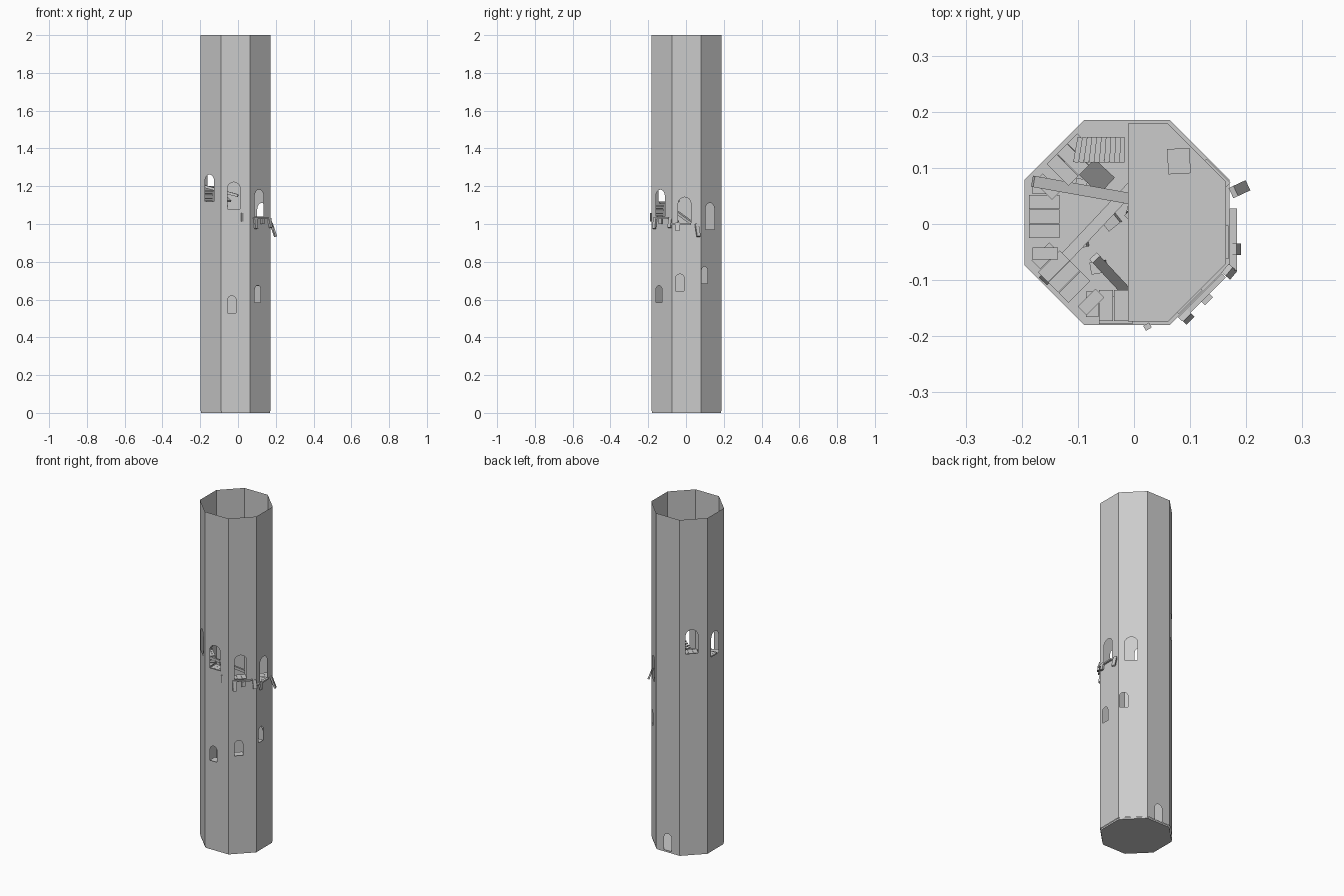
import bpy, math, random
from mathutils import Matrix, Vector

if "Cube" in bpy.data.objects:
    bpy.data.objects.remove(bpy.data.objects["Cube"])

CX, CY, AP, H = -0.0125, 0.0025, 0.1855, 2.0
HALF = AP * math.tan(math.pi / 8)
FACES = {'right': 0, 'back_right': 45, 'back': 90, 'back_left': 135,
         'left': 180, 'front_left': 225, 'front': 270, 'front_right': 315}


def face_frame(face, u=0, depth=0, z=0):
    """Frame on a wall: X along the wall, Y up, Z outward."""
    a = math.radians(FACES[face])
    n, t = Vector((math.cos(a), math.sin(a), 0)), Vector((-math.sin(a), math.cos(a), 0))
    p = Vector((CX, CY, z)) + n * (AP - depth) + t * u
    m = Matrix((t, (0, 0, 1), n)).transposed().to_4x4()
    m.translation = p
    return m


def link(name, mesh, matrix=None):
    ob = bpy.data.objects.new(name, mesh)
    bpy.context.collection.objects.link(ob)
    if matrix:
        ob.matrix_world = matrix
    return ob


def box(name, matrix, size):
    x, y, z = (s / 2 for s in size)
    v = [(i, j, k) for k in (-z, z) for i, j in ((-x, -y), (x, -y), (x, y), (-x, y))]
    f = [(3, 2, 1, 0), (4, 5, 6, 7)] + [(i, (i + 1) % 4, (i + 1) % 4 + 4, i + 4) for i in range(4)]
    me = bpy.data.meshes.new(name)
    me.from_pydata(v, [], f)
    return link(name, me, matrix)


def placed(x, y, z, turn=0, tilt=0):
    return (Matrix.Translation((x, y, z)) @ Matrix.Rotation(math.radians(turn), 4, 'Z')
            @ Matrix.Rotation(math.radians(tilt), 4, 'Y'))


def beam(name, a, b, w, t):
    a, b = Vector(a), Vector(b)
    d = b - a
    m = d.to_track_quat('X', 'Z').to_matrix().to_4x4()
    m.translation = (a + b) / 2
    return box(name, m, (d.length, w, t))


def arch(u, z, w, h):
    r = w / 2
    return [(u - r, z), (u + r, z)] + [
        (u + r * math.cos(math.pi * i / 8), z + h - r + r * math.sin(math.pi * i / 8)) for i in range(9)]


def wall(name, loops, matrix):
    cu = bpy.data.curves.new(name, 'CURVE')
    cu.dimensions, cu.fill_mode = '2D', 'BOTH'
    for pts in loops:
        s = cu.splines.new('POLY')
        s.points.add(len(pts) - 1)
        for p, (x, y) in zip(s.points, pts):
            p.co = (x, y, 0, 1)
        s.use_cyclic_u = True
    tmp = link(name + '_outline', cu)
    dg = bpy.context.evaluated_depsgraph_get()
    me = bpy.data.meshes.new_from_object(tmp.evaluated_get(dg))
    bpy.data.objects.remove(tmp)
    return link(name, me, matrix)


def prism(name, pts, z0, z1):
    n = len(pts)
    v = [(x, y, z) for z in (z0, z1) for x, y in pts]
    f = [tuple(reversed(range(n))), tuple(range(n, 2 * n))]
    f += [(i, (i + 1) % n, (i + 1) % n + n, i + n) for i in range(n)]
    me = bpy.data.meshes.new(name)
    me.from_pydata(v, [], f)
    return link(name, me)


# Walls with arched openings
UPPER = {'back_right': .97, 'right': 1.0, 'front_right': 1.04, 'front': 1.08,
         'front_left': 1.12, 'left': 1.16, 'back_left': 1.2}
LOWER = {'front': (-.02, .53), 'front_right': (-.02, .585),
         'right': (-.035, .645), 'back_right': (-.05, .685)}
for face in FACES:
    loops = [[(-HALF, .01), (HALF, .01), (HALF, H), (-HALF, H)]]
    if face in UPPER:
        loops.append(arch(-.01, UPPER[face], .068, .142))
    if face in LOWER:
        loops.append(arch(*LOWER[face], .045, .09))
    if face == 'back':
        loops.append(arch(0, .012, .05, .1))
    wall('wall_' + face, loops, face_frame(face))


def octagon(r):
    return [(CX + r * math.cos(math.radians(22.5 + 45 * i)),
             CY + r * math.sin(math.radians(22.5 + 45 * i))) for i in range(8)]


# Base slab and the half floor
prism('base', octagon(.198), 0, .01)
o = octagon(.191)
half = [o[6], o[7], o[0], o[1]]
prism('half_floor', [(-.011, o[6][1])] + half + [(-.011, o[1][1])], 1.32, 1.33)
box('floor_crate', placed(.08, .112, 1.348, 3), (.04, .045, .036))

# Plank landings below the windows
for face, z in UPPER.items():
    for k in range(3):
        box(f'landing_{face}_{k}', face_frame(face, -.037 + .026 * k, .038, z - .008), (.025, .008, .055))
for face, (u, z) in LOWER.items():
    box('lower_landing_' + face, face_frame(face, u, .03, z - .008), (.06, .008, .05))

# Treads linking neighbouring landings around the corners
order = list(UPPER)
for a, b in zip(order, order[1:]):
    for k in range(2):
        z = UPPER[a] + (UPPER[b] - UPPER[a]) * (k + 1) / 3 - .012
        face, u = ((a, -.062), (b, .055))[k]
        box(f'tread_{a}_{k}', face_frame(face, u, .04, z), (.022, .006, .045))

# Short stair up to the half floor
for i in range(10):
    box(f'stair_{i}', placed(-.1 + .0088 * i, .132, 1.215 + .0105 * i, -10 + i), (.009, .045, .006))

# Fallen beams across the open half
beam('beam_a', (-.18, .076, 1.2), (0, .044, 1.15), .02, .014)
beam('beam_b', (-.16, -.1, 1.1), (-.005, .065, .98), .02, .014)
beam('beam_c', (-.07, -.06, 1.08), (-.005, -.13, .98), .018, .012)
beam('plank', (-.12, .135, 1.19), (-.05, .07, 1.12), .04, .01)

# Debris on the base
random.seed(4)
for i in range(10):
    s = random.uniform(.012, .04)
    box(f'debris_{i}', placed(random.uniform(-.11, .06), random.uniform(-.11, .08), .02,
                              random.uniform(0, 90), random.uniform(-15, 15)), (s, s * .8, .02))

# Remains of the outer balcony: ledge strips and hanging brackets
box('ledge_right', face_frame('right', -.03, -.004, 1.0), (.11, .008, .014))
box('ledge_front_right', face_frame('front_right', 0, -.003, 1.03), (.11, .008, .01))
for i, (x, y, z, turn, tilt, h) in enumerate((
        (.188, .062, .967, 25, -20, .07), (.182, -.045, .985, 0, -10, .045),
        (.17, -.085, 1.005, -40, -12, .05), (.094, -.166, 1.005, -45, -8, .06),
        (.13, -.134, 1.015, -45, 0, .03), (.024, -.183, 1.035, -60, 0, .045))):
    box(f'bracket_{i}', placed(x, y, z, turn, tilt), (.01, .02 if i != 5 else .012, h))
